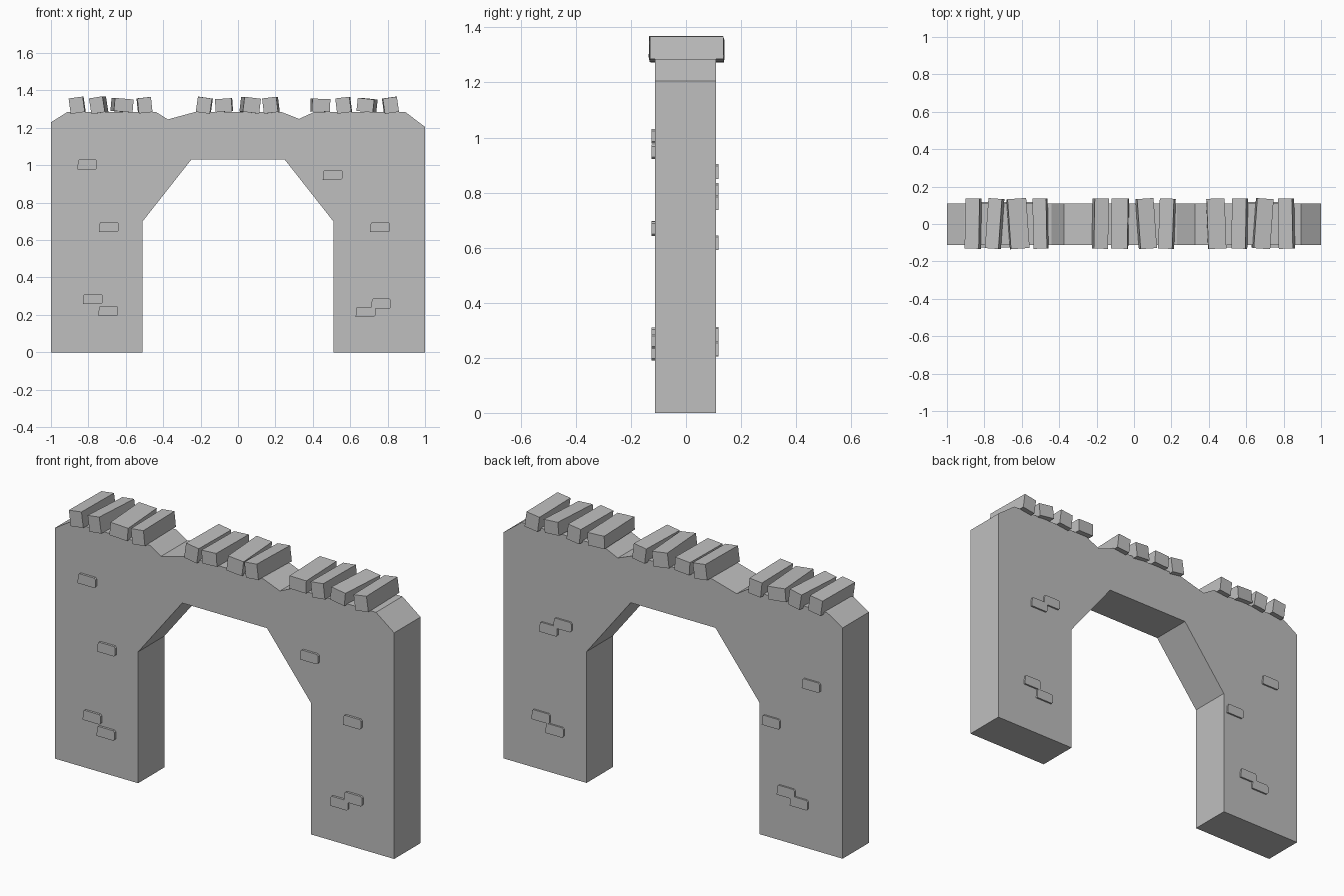
import bpy
import bmesh
from math import radians

cube = bpy.data.objects.get("Cube")
if cube:
    bpy.data.objects.remove(cube, do_unlink=True)

stone = bpy.data.materials.new("grey_stone")
stone.use_nodes = True
GREY = (0.52, 0.52, 0.52, 1)
stone.diffuse_color = GREY
stone.node_tree.nodes["Principled BSDF"].inputs["Base Color"].default_value = GREY


def add_object(name, bm):
    bmesh.ops.recalc_face_normals(bm, faces=bm.faces)
    mesh = bpy.data.meshes.new(name)
    bm.to_mesh(mesh)
    bm.free()
    mesh.materials.append(stone)
    obj = bpy.data.objects.new(name, mesh)
    bpy.context.collection.objects.link(obj)
    return obj


def prism(name, outline, y0, y1):
    """Extrude an outline in the x-z plane from y0 to y1."""
    bm = bmesh.new()
    face = bm.faces.new([bm.verts.new((x, y0, z)) for x, z in outline])
    out = bmesh.ops.extrude_face_region(bm, geom=[face])
    verts = [g for g in out["geom"] if isinstance(g, bmesh.types.BMVert)]
    bmesh.ops.translate(bm, verts=verts, vec=(0, y1 - y0, 0))
    return add_object(name, bm)


FRONT, BACK = -0.113, 0.109

# Arched wall with a worn, notched top
TOP = 1.286
prism("arch_wall", [
    (-1, 0), (-1, 1.23), (-0.91, TOP), (-0.44, TOP), (-0.375, 1.245),
    (-0.225, TOP), (0.23, TOP), (0.326, 1.248), (0.41, TOP), (0.893, TOP),
    (1, 1.205), (1, 0), (0.51, 0), (0.51, 0.70), (0.25, 1.03),
    (-0.25, 1.03), (-0.51, 0.70), (-0.51, 0)], FRONT, BACK)

# Tilted capstones: x, width, height, tilt, yaw
CAPSTONES = [
    (-0.86, 0.076, 0.083, -8, -1), (-0.745, 0.073, 0.085, -9, -4),
    (-0.62, 0.10, 0.07, 5, 4), (-0.50, 0.073, 0.081, -6, 1),
    (-0.18, 0.076, 0.082, 8, -1), (-0.075, 0.088, 0.07, -4, -1),
    (0.065, 0.088, 0.08, 7, 4), (0.176, 0.076, 0.082, -7, -2),
    (0.44, 0.096, 0.068, 2, 2), (0.565, 0.076, 0.082, -7, -1),
    (0.69, 0.088, 0.07, 6, -4), (0.815, 0.076, 0.082, -8, 1)]
for i, (x, width, height, tilt, yaw) in enumerate(CAPSTONES, 1):
    bm = bmesh.new()
    bmesh.ops.create_cube(bm, size=1)
    bmesh.ops.scale(bm, verts=bm.verts, vec=(width, 0.268, height))
    cap = add_object(f"capstone_{i}", bm)
    cap.location = (x, 0.002, 1.321)
    cap.rotation_euler = (0, radians(tilt), radians(yaw))

# Raised bricks with chipped corners
BRICK = [(-0.053, -0.026), (0.045, -0.026), (0.053, -0.018), (0.053, 0.019),
         (0.045, 0.027), (-0.043, 0.027), (-0.049, 0.021)]
FRONT_BRICKS = [(-0.806, 1.004), (-0.69, 0.67), (-0.776, 0.284), (-0.694, 0.22),
                (0.506, 0.948), (0.759, 0.668), (0.682, 0.216), (0.765, 0.26)]
BACK_BRICKS = [(0.73, 0.763), (0.647, 0.807), (0.776, 0.285), (0.694, 0.233),
               (-0.818, 0.876), (-0.582, 0.618), (-0.67, 0.269), (-0.747, 0.231)]


def bricks(side, places, flip, y0, y1):
    for i, (cx, cz) in enumerate(places, 1):
        prism(f"{side}_brick_{i}", [(cx + flip * x, cz + z) for x, z in BRICK], y0, y1)


bricks("front", FRONT_BRICKS, 1, FRONT - 0.012, FRONT + 0.02)
bricks("back", BACK_BRICKS, -1, BACK - 0.02, BACK + 0.009)
